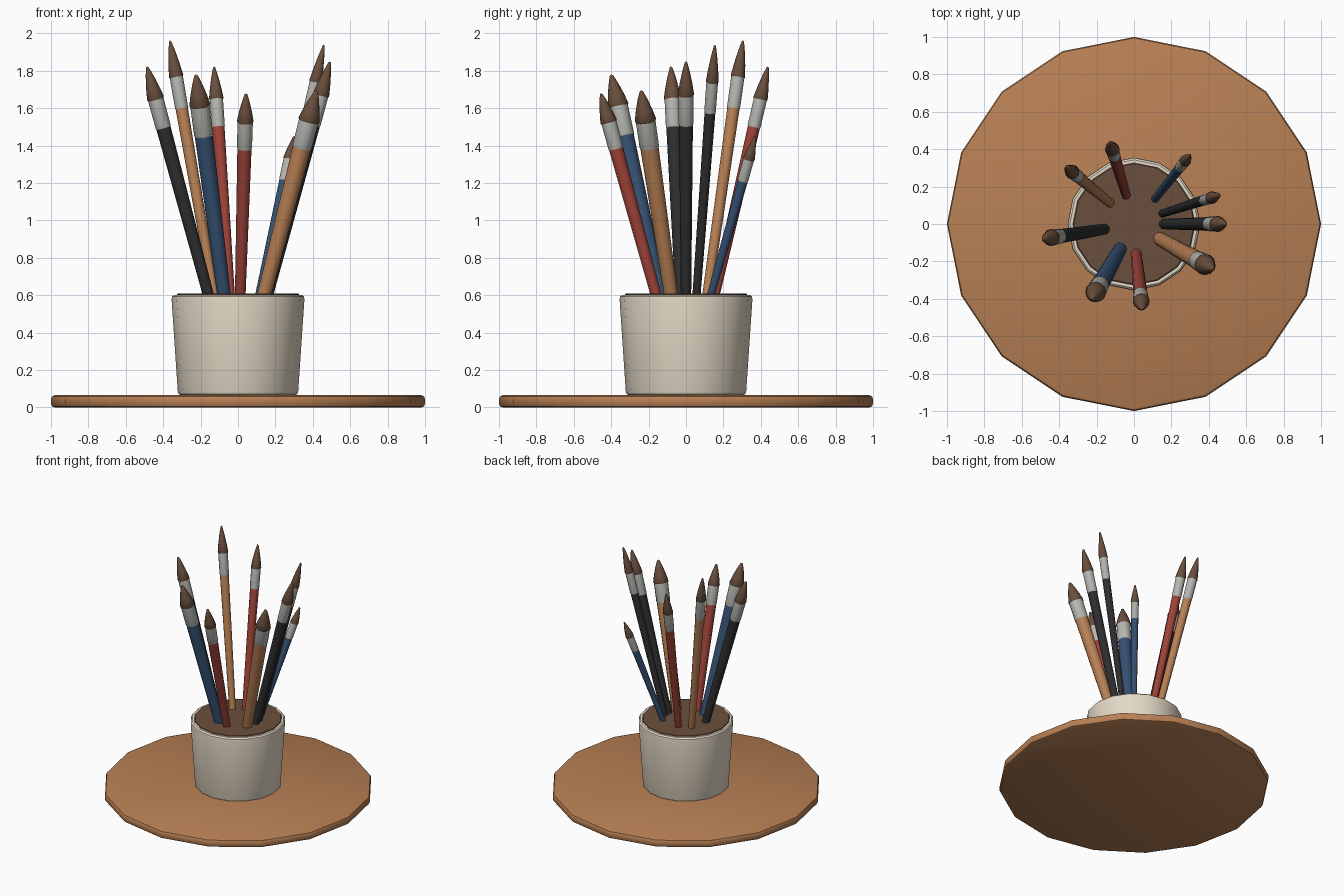
import bpy, bmesh, math
from mathutils import Vector

if "Cube" in bpy.data.objects:
    bpy.data.objects.remove(bpy.data.objects["Cube"])


def material(name, rgb):
    """Flat colour from 0-255 sRGB values."""
    lin = [((c / 255 + 0.055) / 1.055) ** 2.4 for c in rgb]
    m = bpy.data.materials.new(name)
    m.diffuse_color = (*lin, 1)
    m.use_nodes = True
    m.node_tree.nodes["Principled BSDF"].inputs["Base Color"].default_value = m.diffuse_color
    return m


WOOD = material("tan wood", (184, 128, 84))
CLAY = material("cream ceramic", (228, 217, 198))
BROWN = material("dark brown", (106, 79, 61))
METAL = material("silver metal", (182, 182, 177))
BLACK = material("black paint", (46, 46, 48))
BLUE = material("blue paint", (54, 82, 116))
RED = material("red paint", (158, 66, 56))


def lathe(name, profile, sides, mat, base=(0, 0, 0), axis=(0, 0, 1), angle=35):
    """Spin (radius, height) points about an axis; radius 0 closes to a point."""
    base, axis = Vector(base), Vector(axis).normalized()
    turn = Vector((0, 0, 1)).rotation_difference(axis)
    bm = bmesh.new()
    rings = []
    for r, h in profile:
        n = 1 if r == 0 else sides
        rings.append([bm.verts.new(base + turn @ Vector((
            r * math.cos(2 * math.pi * i / sides),
            r * math.sin(2 * math.pi * i / sides), h))) for i in range(n)])
    for a, b in zip(rings, rings[1:]):
        for i in range(sides):
            j = (i + 1) % sides
            quad = [a[i % len(a)], a[j % len(a)], b[j % len(b)], b[i % len(b)]]
            bm.faces.new(list(dict.fromkeys(quad)))
    if len(rings[0]) > 1:
        bm.faces.new(rings[0][::-1])
    if len(rings[-1]) > 1:
        bm.faces.new(rings[-1])
    bmesh.ops.recalc_face_normals(bm, faces=bm.faces)
    mesh = bpy.data.meshes.new(name)
    bm.to_mesh(mesh)
    bm.free()
    mesh.materials.append(mat)
    ob = bpy.data.objects.new(name, mesh)
    bpy.context.collection.objects.link(ob)
    bpy.ops.object.select_all(action='DESELECT')
    ob.select_set(True)
    bpy.context.view_layer.objects.active = ob
    bpy.ops.object.shade_smooth_by_angle(angle=math.radians(angle))
    return ob


# Round board with softened rim
lathe("board", [(0.98, 0), (0.994, 0.006), (1, 0.02), (1, 0.045),
                (0.994, 0.059), (0.98, 0.065)], 16, WOOD)

# Tapered pot and its dark filling
lathe("pot", [(0.305, 0.065), (0.317, 0.071), (0.322, 0.085), (0.355, 0.575),
              (0.353, 0.592), (0.343, 0.602), (0.32, 0.602)], 16, CLAY)
lathe("pot_filling", [(0.327, 0.59), (0.327, 0.603), (0.322, 0.608)], 16, BROWN)

# Brushes: colour, foot xy at z 0.6, tip xyz, ferrule bottom z, ferrule top z, radius
BRUSHES = [
    (BLACK, (-0.158, -0.028), (-0.487, -0.08, 1.823), 1.497, 1.647, 0.039),
    (WOOD, (-0.128, 0.112), (-0.364, 0.305, 1.963), 1.600, 1.765, 0.033),
    (BLUE, (-0.075, -0.135), (-0.225, -0.40, 1.780), 1.455, 1.610, 0.048),
    (RED, (-0.042, 0.155), (-0.128, 0.438, 1.823), 1.500, 1.647, 0.033),
    (RED, (0.012, -0.160), (0.043, -0.455, 1.680), 1.385, 1.524, 0.038),
    (BLUE, (0.112, 0.133), (0.300, 0.370, 1.450), 1.214, 1.326, 0.027),
    (BLACK, (0.152, 0.056), (0.460, 0.155, 1.940), 1.578, 1.738, 0.029),
    (BLACK, (0.160, 0.0), (0.492, 0.0, 1.850), 1.513, 1.668, 0.037),
    (WOOD, (0.139, -0.080), (0.420, -0.240, 1.695), 1.390, 1.530, 0.049),
]
for n, (paint, foot, tip, z_low, z_high, r) in enumerate(BRUSHES, 1):
    foot, tip = Vector((*foot, 0.6)), Vector(tip)
    axis = tip - foot
    stretch = axis.length / axis.z
    low, high = (z_low - 0.6) * stretch, (z_high - 0.6) * stretch
    end = axis.length
    hair = end - high
    lathe(f"brush_handle_{n}", [(0.72 * r, -0.1), (0.75 * r, 0), (r, low)],
          12, paint, foot, axis)
    lathe(f"brush_ferrule_{n}", [(1.0 * r, low - 0.004), (1.06 * r, low + 0.004),
                                 (1.08 * r, high)], 12, METAL, foot, axis)
    lathe(f"brush_bristles_{n}", [(1.05 * r, high - 0.004), (1.18 * r, high + 0.006),
                                  (0.92 * r, high + 0.35 * hair),
                                  (0.55 * r, high + 0.7 * hair),
                                  (0.2 * r, high + 0.96 * hair), (0, end)],
          12, BROWN, foot, axis, 50)
